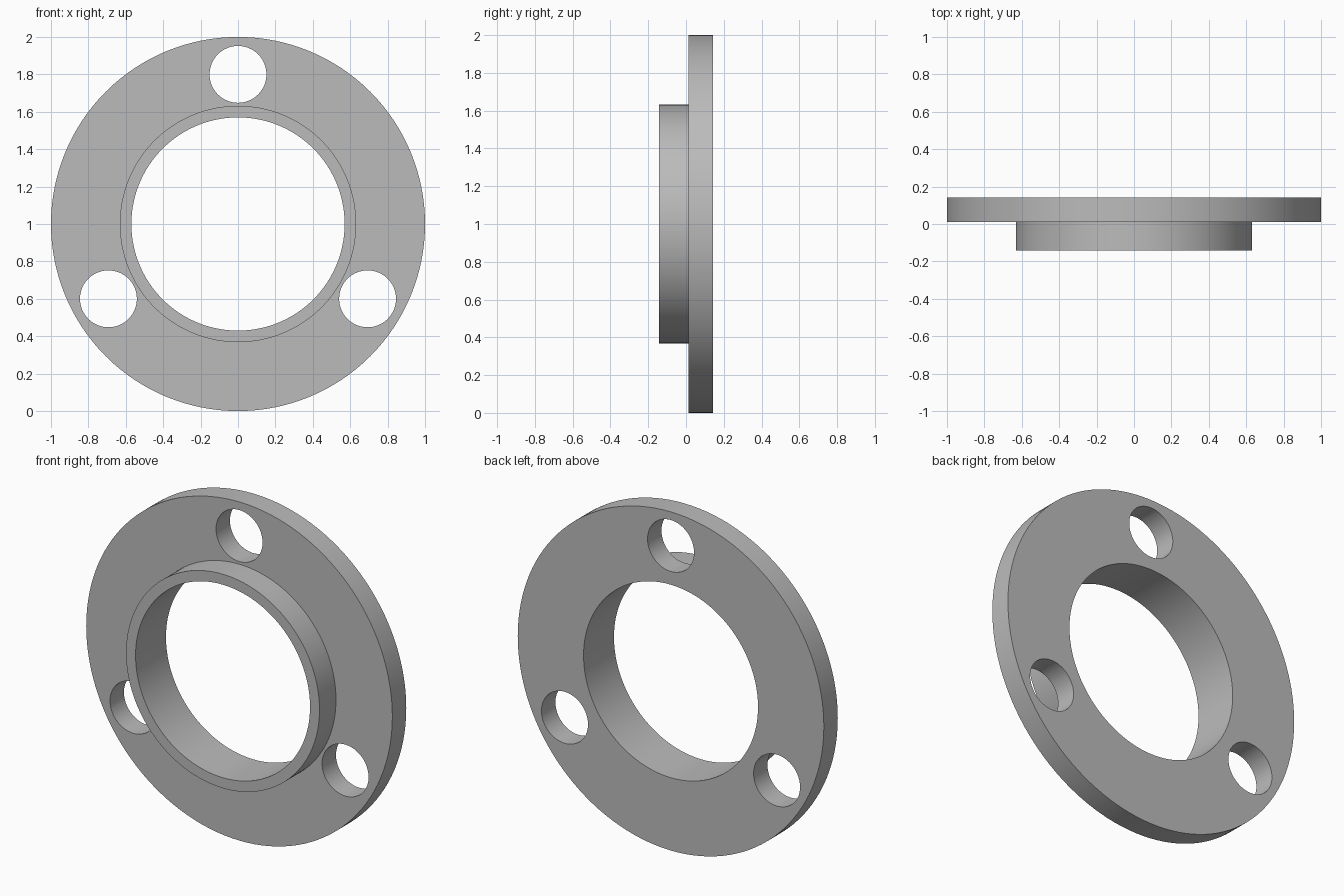
import bpy, bmesh, math
from mathutils import Matrix, Vector

cube = bpy.data.objects.get("Cube")
if cube:
    bpy.data.objects.remove(cube, do_unlink=True)

SEGMENTS = 128
CENTRE = Vector((0, 0, 1))
BORE, COLLAR, RIM = 0.57, 0.632, 1.0
FRONT, STEP, BACK = -0.142, 0.012, 0.142
HOLE_RADIUS, HOLE_CIRCLE = 0.152, 0.8

metal = bpy.data.materials.new("plain grey")
metal.use_nodes = True
grey = (0.5, 0.5, 0.5, 1)
metal.diffuse_color = grey
metal.node_tree.nodes["Principled BSDF"].inputs["Base Color"].default_value = grey


def make_object(name, bm):
    bmesh.ops.recalc_face_normals(bm, faces=bm.faces)
    mesh = bpy.data.meshes.new(name)
    bm.to_mesh(mesh)
    bm.free()
    mesh.materials.append(metal)
    obj = bpy.data.objects.new(name, mesh)
    bpy.context.collection.objects.link(obj)
    return obj


# Flange and collar: one stepped section turned about the y axis
bm = bmesh.new()
section = [(BORE, FRONT), (COLLAR, FRONT), (COLLAR, STEP),
           (RIM, STEP), (RIM, BACK), (BORE, BACK)]
verts = [bm.verts.new(CENTRE + Vector((0, y, r))) for r, y in section]
edges = [bm.edges.new((v, verts[i - 1])) for i, v in enumerate(verts)]
bmesh.ops.spin(bm, geom=verts + edges, cent=CENTRE, axis=(0, 1, 0),
               angle=math.tau, steps=SEGMENTS, use_merge=True)
bmesh.ops.remove_doubles(bm, verts=bm.verts, dist=0.0001)
flange = make_object("collared_flange", bm)

# Three bolt holes, evenly spaced from the top
bm = bmesh.new()
for i in range(3):
    turn = Matrix.Rotation(i * math.tau / 3, 4, 'Y')
    place = Matrix.Translation(CENTRE + turn @ Vector((0, 0, HOLE_CIRCLE)))
    bmesh.ops.create_cone(bm, cap_ends=True, segments=64, depth=1,
                          radius1=HOLE_RADIUS, radius2=HOLE_RADIUS,
                          matrix=place @ Matrix.Rotation(math.pi / 2, 4, 'X'))
cutter = make_object("bolt_hole_cutter", bm)
cutter.hide_render = True

cut = flange.modifiers.new("bolt holes", 'BOOLEAN')
cut.operation = 'DIFFERENCE'
cut.solver = 'EXACT'
cut.object = cutter

bpy.ops.object.select_all(action='DESELECT')
flange.select_set(True)
bpy.context.view_layer.objects.active = flange
bpy.ops.object.modifier_apply(modifier=cut.name)
bpy.data.objects.remove(cutter, do_unlink=True)
bpy.ops.object.shade_smooth_by_angle(angle=math.radians(30))
